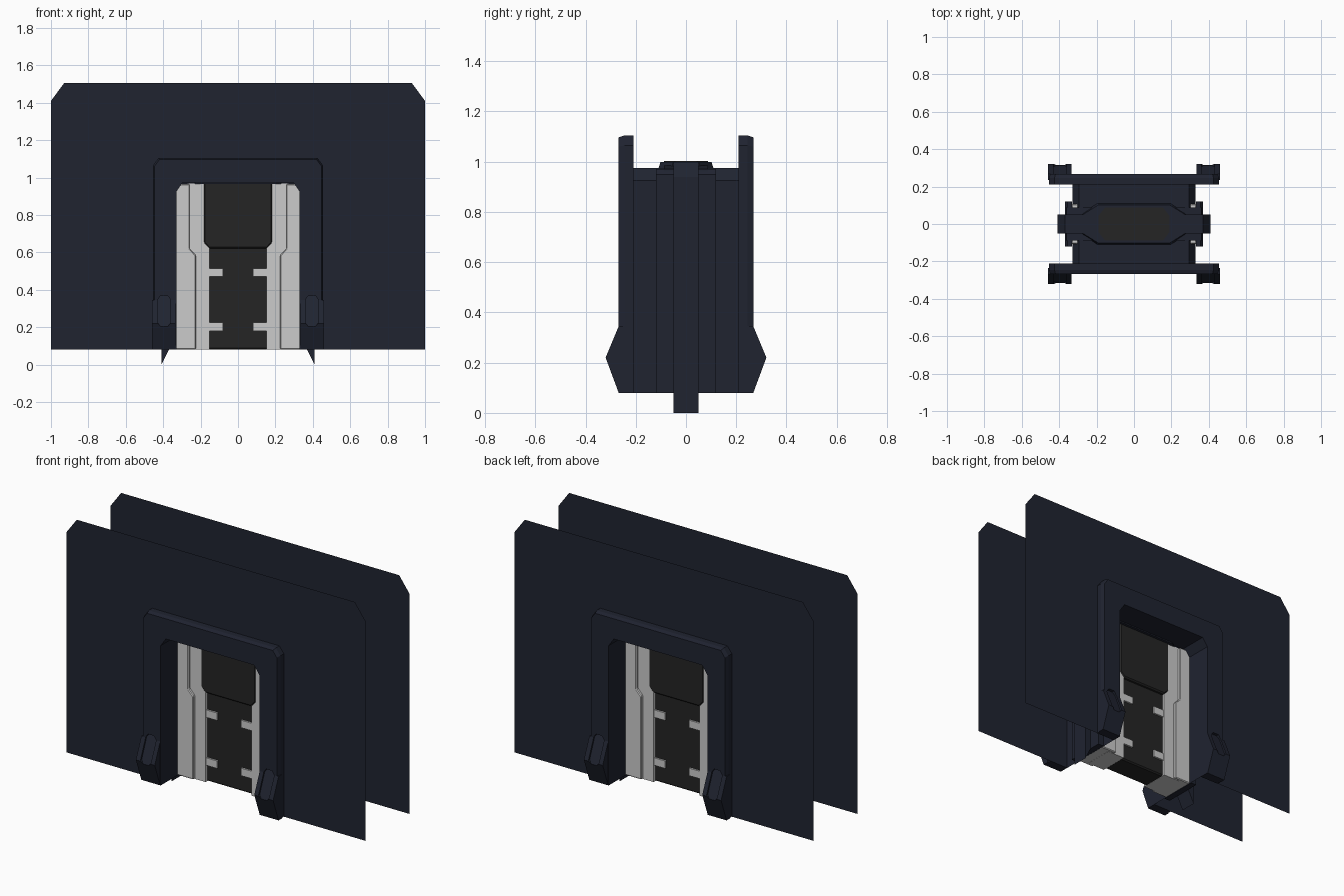
import bpy, bmesh

if "Cube" in bpy.data.objects:
    bpy.data.objects.remove(bpy.data.objects["Cube"])


def material(name, rgb):
    m = bpy.data.materials.new(name)
    m.diffuse_color = (*rgb, 1)
    m.use_nodes = True
    m.node_tree.nodes["Principled BSDF"].inputs["Base Color"].default_value = m.diffuse_color
    return m


NAVY = material("navy", (0.014, 0.017, 0.03))
BLACK = material("black", (0.018, 0.018, 0.018))


def loft(name, sections, mat=None, closed=True, mirror=""):
    """Join matching rings of 3D points; closed rings get end caps."""
    bm = bmesh.new()
    rings = [[bm.verts.new(p) for p in s] for s in sections]
    n = len(rings[0])
    for a, b in zip(rings, rings[1:]):
        for i in range(n if closed else n - 1):
            j = (i + 1) % n
            bm.faces.new((a[i], a[j], b[j], b[i]))
    if closed:
        bm.faces.new(rings[0])
        if len(rings) > 1:
            bm.faces.new(rings[-1])
    bmesh.ops.recalc_face_normals(bm, faces=bm.faces)
    me = bpy.data.meshes.new(name)
    bm.to_mesh(me)
    bm.free()
    ob = bpy.data.objects.new(name, me)
    bpy.context.collection.objects.link(ob)
    if mat:
        me.materials.append(mat)
    if mirror:
        m = ob.modifiers.new("Mirror", "MIRROR")
        m.use_axis = ["x" in mirror, "y" in mirror, False]
        m.use_mirror_merge = False
    return ob


def front(pts, y):
    return [(x, y, z) for x, z in pts]


def slab(name, pts, depth, mat=None, mirror=""):
    """Front-view profile extruded evenly about y = 0."""
    return loft(name, [front(pts, -depth), front(pts, depth)], mat, mirror=mirror)


def both(half):
    """Mirror a right-hand half profile into a full path."""
    return [(-x, z) for x, z in half] + half[::-1]


def octagon(x, y, cx, cy, z):
    q = [(x, y - cy), (x - cx, y)]
    q += [(-a, b) for a, b in q[::-1]]
    return [(a, b, z) for a, b in q + [(-a, -b) for a, b in q]]


def bevel(ob, w):
    m = ob.modifiers.new("Bevel", "BEVEL")
    m.width, m.segments = w, 1


B = 0.08
opening = both([(0.33, B), (0.33, 0.925), (0.295, 0.975)])
outer = both([(0.455, B), (0.455, 1.065), (0.425, 1.105)])
outer_in = both([(0.447, B), (0.447, 1.06), (0.42, 1.097)])

# Thin wall sheets with the doorway left open
wall = both([(1.0, B), (1.0, 1.41), (0.93, 1.505)])
loft("wall_panel", [front(wall + opening[::-1], -0.212)], NAVY, mirror="y")

# Door frames, with feet and slanted recesses
frame = loft("door_frame", [front(outer + opening[::-1], -0.21),
                            front(outer + opening[::-1], -0.245),
                            front(outer_in + opening[::-1], -0.268)], NAVY, mirror="y")
foot_side = [(-0.235, B), (-0.268, B), (-0.32, 0.22), (-0.268, 0.345), (-0.235, 0.345)]
foot = loft("frame_foot", [[(x, y, z) for y, z in foot_side] for x in (0.333, 0.459)],
            NAVY, mirror="xy")
pad = [(0.375, 0.205), (0.415, 0.205), (0.43, 0.225), (0.43, 0.345),
       (0.415, 0.368), (0.375, 0.368), (0.36, 0.345), (0.36, 0.225)]
cutter = loft("recess_cutter", [front(pad, -0.4),
                                [(x, -0.308 + 0.4 * (z - 0.22), z) for x, z in pad]], mirror="xy")
cutter.hide_render = True
cutter.hide_viewport = False
cutter.display_type = "WIRE"
for ob in (frame, foot):
    m = ob.modifiers.new("Recess", "BOOLEAN")
    m.object, m.operation, m.solver = cutter, "DIFFERENCE", "EXACT"

# Passage lining between the two frames
loft("passage_lining", [front(opening, -0.212), front(opening, 0.212)], NAVY, closed=False)

# Side pillars and the ribs that run down to the ground
slab("side_pillar", [(0.331, B), (0.37, B), (0.37, 0.95), (0.355, 0.97), (0.331, 0.97)],
     0.12, NAVY, "x")
slab("pillar_shoulder", [(0.33, 0.9), (0.37, 0.9), (0.36, 0.97), (0.26, 0.985), (0.2, 0.985),
                         (0.2, 0.965), (0.28, 0.965)], 0.088, NAVY, "x")
slab("outer_rib", [(0.41, 0.0), (0.41, 0.94), (0.37, 0.998), (0.2, 0.998), (0.2, 0.97),
                   (0.3, 0.965), (0.335, 0.92), (0.335, B), (0.37, B)], 0.05, NAVY, "x")

# Roof housing above the door
loft("roof_cap", [octagon(0.28, 0.112, 0.08, 0.055, 0.965),
                  octagon(0.27, 0.102, 0.08, 0.05, 0.998)], NAVY)
loft("door_core_top", [octagon(0.19, 0.088, 0.035, 0.045, 0.95),
                       octagon(0.19, 0.088, 0.035, 0.045, 1.003)], BLACK)

# Black door core: wide upper block and narrower lower block
upper = slab("door_core_upper", both([(0.155, 0.62), (0.184, 0.65), (0.184, 0.99)]), 0.095, BLACK)
bevel(upper, 0.008)
lower = slab("door_core_lower", both([(0.16, B), (0.16, 0.63)]), 0.075, BLACK)
bevel(lower, 0.008)

# Grey door leaves in two steps, with clamps over the core
slab("door_leaf_inner", [(0.153, B), (0.27, B), (0.27, 0.968), (0.18, 0.968),
                         (0.18, 0.65), (0.153, 0.622)], 0.09, mirror="x")
leaf = slab("door_leaf_outer", [(0.225, B + 0.001), (0.334, B + 0.001), (0.334, 0.966),
                                (0.258, 0.966), (0.258, 0.62), (0.225, 0.585)], 0.107, mirror="x")
bevel(leaf, 0.005)
for i, z in enumerate((0.18, 0.47)):
    slab(f"door_clamp_{i + 1}", [(0.08, z), (0.16, z), (0.16, z + 0.045), (0.08, z + 0.045)],
         0.086, mirror="x")
